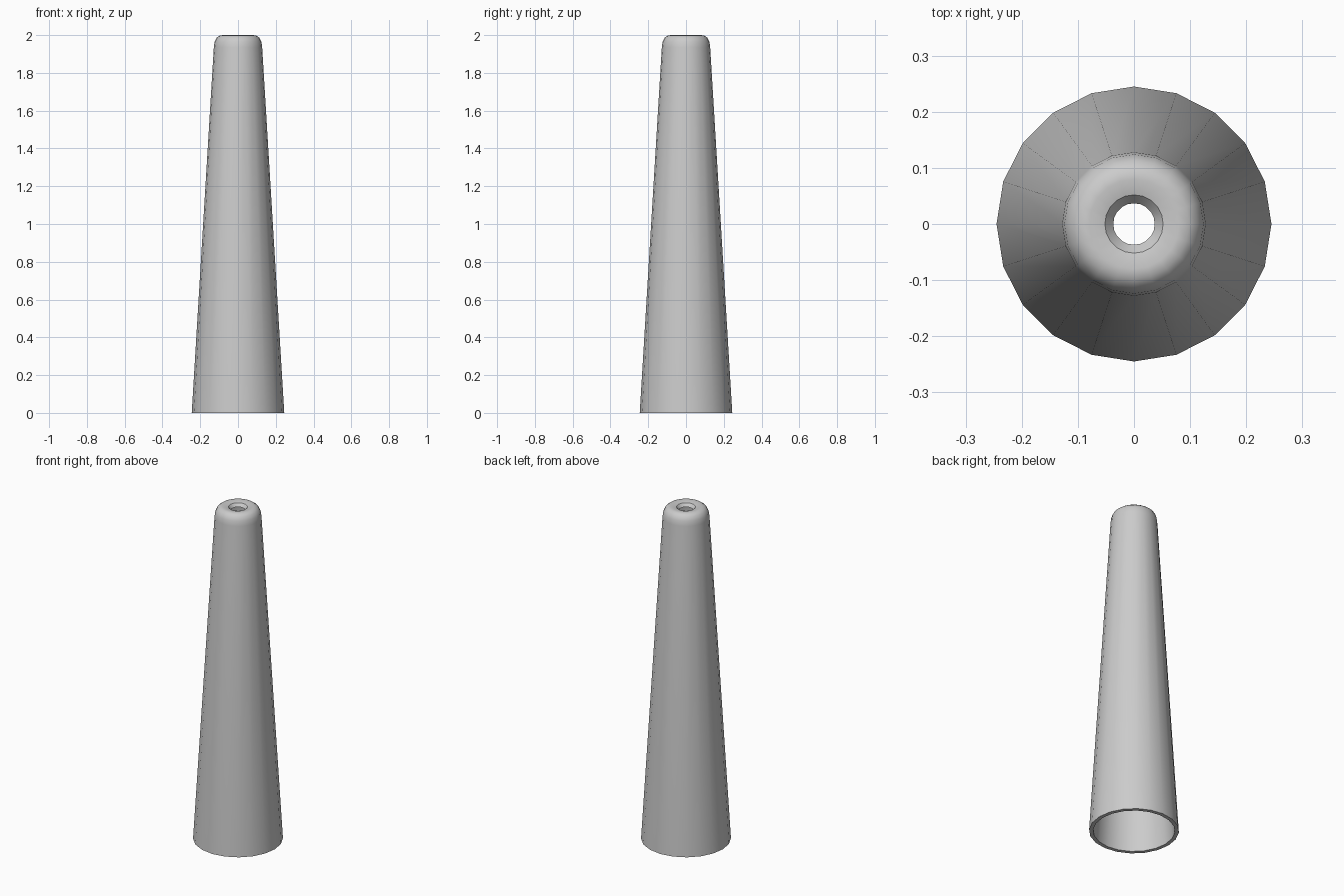
import bpy, bmesh
from math import sin, cos, pi, radians

if "Cube" in bpy.data.objects:
    bpy.data.objects.remove(bpy.data.objects["Cube"])

SIDES = 20

# closed wall section (radius, height): outer skin, rounded lip, hole, inner skin
profile = [(0.245, 0.0), (0.128, 1.935), (0.124, 1.965), (0.113, 1.986),
           (0.098, 1.997), (0.08, 2.0), (0.052, 1.993), (0.037, 1.975),
           (0.08, 1.978), (0.093, 1.972), (0.102, 1.957), (0.106, 1.932),
           (0.223, 0.0)]


def lathe(name, section, sides):
    """Revolve a closed section around z into a solid ring."""
    bm = bmesh.new()
    rings = [[bm.verts.new((r * cos(2 * pi * i / sides), r * sin(2 * pi * i / sides), z))
              for i in range(sides)] for r, z in section]
    for a, b in zip(rings, rings[1:] + rings[:1]):
        for i in range(sides):
            j = (i + 1) % sides
            bm.faces.new((a[i], a[j], b[j], b[i]))
    bmesh.ops.recalc_face_normals(bm, faces=bm.faces)
    mesh = bpy.data.meshes.new(name)
    bm.to_mesh(mesh)
    bm.free()
    obj = bpy.data.objects.new(name, mesh)
    bpy.context.collection.objects.link(obj)
    return obj


# hollow tapered body with a small top opening
body = lathe("tapered_tube", profile, SIDES)
bpy.context.view_layer.objects.active = body
body.select_set(True)
bpy.ops.object.shade_smooth_by_angle(angle=radians(33))
